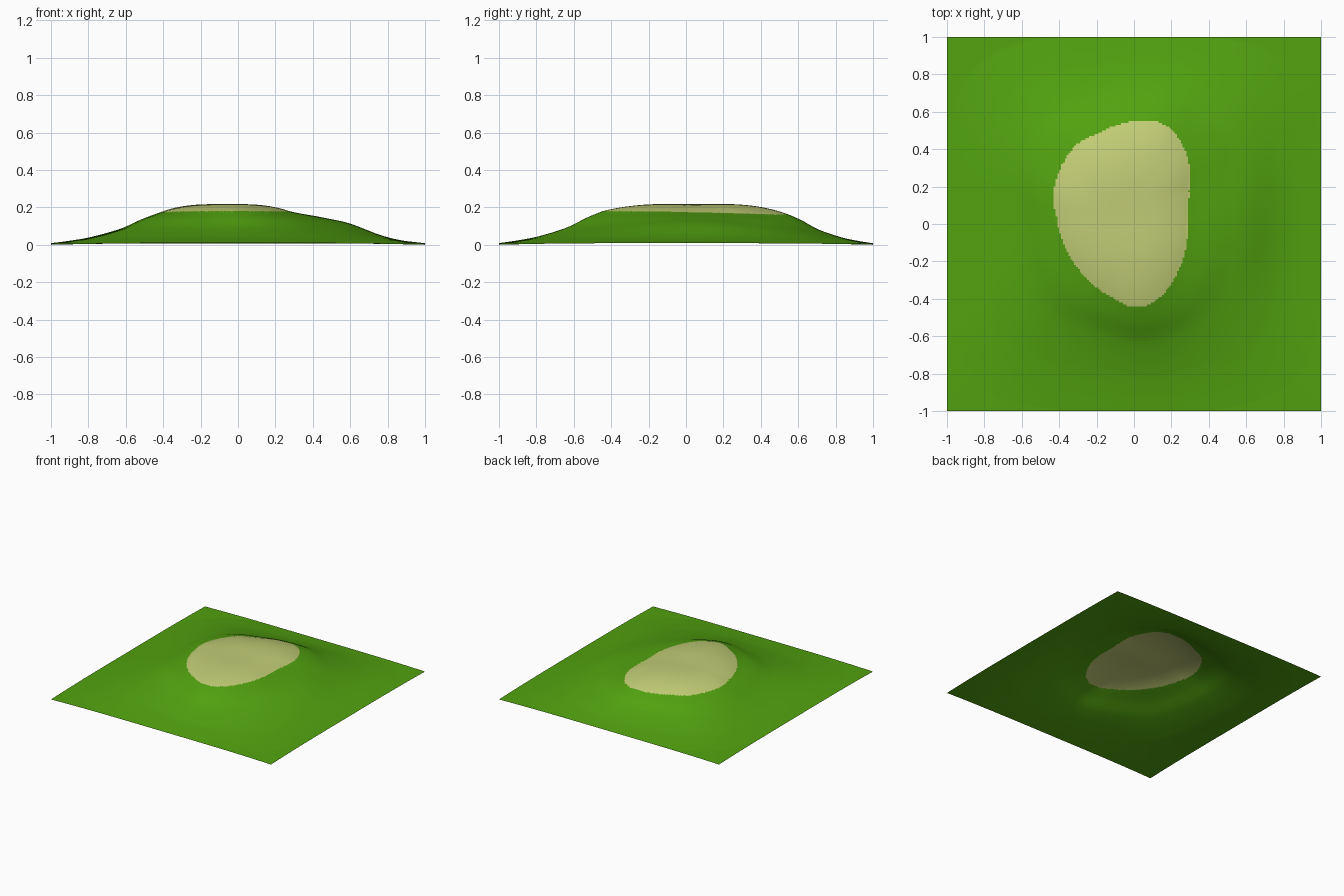
import bpy, bmesh, math

if "Cube" in bpy.data.objects:
    bpy.data.objects.remove(bpy.data.objects["Cube"])

RES = 200                      # grid cells per side
CX, CY = -0.05, 0.06           # middle of the sandy top

# Outline of the sandy top, seen from above
OUTLINE = [(.29, .34), (.295, .17), (.29, 0), (.25, -.22), (.14, -.39), (.02, -.445),
           (-.14, -.38), (-.32, -.21), (-.41, .01), (-.43, .17), (-.385, .315),
           (-.30, .43), (-.18, .49), (.005, .55), (.165, .53), (.26, .42)]
# Slope from the rim (0) to the edge of the land (1), as a share of rim height
SLOPE = [(0, 1), (.15, .81), (.34, .52), (.62, .25), (.82, .13), (1, .05)]


def spline(pts, x):
    """Smooth curve through sorted (x, y) points."""
    x = min(max(x, pts[0][0]), pts[-1][0])
    i = 0
    while i < len(pts) - 2 and x > pts[i + 1][0]:
        i += 1

    def tangent(k):
        a, b = pts[max(k - 1, 0)], pts[min(k + 1, len(pts) - 1)]
        return (b[1] - a[1]) / (b[0] - a[0])
    (x0, y0), (x1, y1) = pts[i], pts[i + 1]
    d = x1 - x0
    u = (x - x0) / d
    return (y0 * (1 + 2 * u) * (1 - u) ** 2 + tangent(i) * d * u * (1 - u) ** 2
            + y1 * u * u * (3 - 2 * u) + tangent(i + 1) * d * u * u * (u - 1))


polar = sorted((math.atan2(y - CY, x - CX), math.hypot(x - CX, y - CY)) for x, y in OUTLINE)
TAU = math.tau
polar = ([(a - TAU, r) for a, r in polar[-3:]] + polar + [(a + TAU, r) for a, r in polar[:3]])


def rim(x, y):
    """Distance ratio to the sand outline (1 = on it), its radius and angle."""
    ang = math.atan2(y - CY, x - CX)
    rad = spline(polar, ang)
    return math.hypot(x - CX, y - CY) / rad, rad, ang


def squareness(x, y):
    return (x ** 4 + y ** 4) ** 0.25


def bump(x, y, cx, cy, sx, sy):
    return math.exp(-((x - cx) / sx) ** 2 / 2 - ((y - cy) / sy) ** 2 / 2)


def height(x, y):
    s, rad, ang = rim(x, y)
    rim_h = 0.17 - 0.010 * math.sin(ang)
    if s <= 1:                                   # gently domed top
        h = rim_h + (0.222 - rim_h) * (1 - s ** 3)
        h -= 0.006 * bump(x, y, 0, 0.05, .2, .12)
    else:                                        # hillside
        qb = squareness(CX + rad * math.cos(ang), CY + rad * math.sin(ang))
        q = squareness(x, y)
        t = (q - qb) / (1 - qb)
        h = rim_h * spline(SLOPE, t)
        if q > 1:                                # corners run out to the ground
            h *= max(0, 1 - (q - 1) / 0.189)
    # shoulder on the right-hand side
    fade = min(1, max(0, (1 - max(abs(x), abs(y))) / 0.2))
    return h + 0.043 * bump(x, y, .57, .05, .13, .28) * fade


def material(name, rgb):
    m = bpy.data.materials.new(name)
    m.diffuse_color = (*rgb, 1)
    m.use_nodes = True
    m.node_tree.nodes["Principled BSDF"].inputs["Base Color"].default_value = m.diffuse_color
    return m


# Hill: one sheet of land with a sandy top
bm = bmesh.new()
bmesh.ops.create_grid(bm, x_segments=RES, y_segments=RES, size=1)
for v in bm.verts:
    v.co.z = height(v.co.x, v.co.y)
for f in bm.faces:
    c = f.calc_center_median()
    f.smooth = True
    f.material_index = 1 if rim(c.x, c.y)[0] < 1 else 0
mesh = bpy.data.meshes.new("hill")
bm.to_mesh(mesh)
bm.free()
mesh.materials.append(material("grass green", (.085, .365, .005)))
mesh.materials.append(material("pale sand", (.54, .61, .18)))
bpy.context.collection.objects.link(bpy.data.objects.new("hill", mesh))
